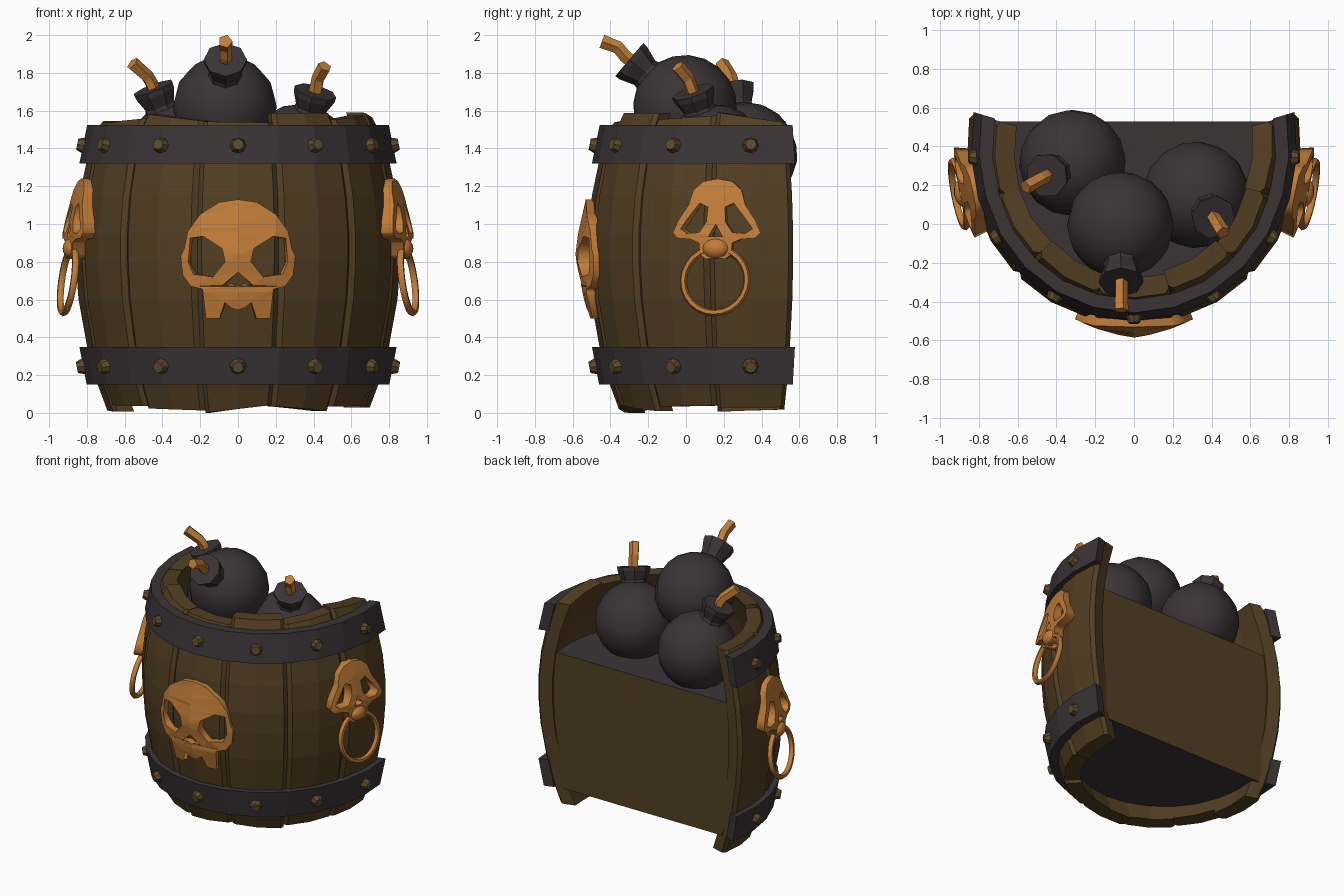
import bpy, bmesh, math, random
from mathutils import Vector, Matrix

if "Cube" in bpy.data.objects:
    bpy.data.objects.remove(bpy.data.objects["Cube"])

random.seed(4)
CY = 0.33                       # barrel axis is at (0, CY)
STEP = math.radians(30.3)       # angle of one stave, 7 staves
END = 3.5 * STEP


def mat(name, c):
    m = bpy.data.materials.new(name)
    m.diffuse_color = (*c, 1)
    m.use_nodes = True
    m.node_tree.nodes["Principled BSDF"].inputs["Base Color"].default_value = m.diffuse_color
    return m


WOOD = mat("brown_wood", (0.085, 0.049, 0.016))
IRON = mat("dark_iron", (0.043, 0.034, 0.036))
GOLD = mat("orange_gold", (0.54, 0.205, 0.04))
STUD = mat("stud_bronze", (0.11, 0.068, 0.022))


def finish(name, bm, *mats, smooth=None):
    bmesh.ops.recalc_face_normals(bm, faces=bm.faces)
    me = bpy.data.meshes.new(name)
    bm.to_mesh(me)
    bm.free()
    ob = bpy.data.objects.new(name, me)
    bpy.context.collection.objects.link(ob)
    for m in mats:
        me.materials.append(m)
    if smooth:
        bpy.ops.object.select_all(action='DESELECT')
        ob.select_set(True)
        bpy.context.view_layer.objects.active = ob
        bpy.ops.object.shade_smooth_by_angle(angle=math.radians(smooth))
    return ob


def loft(bm, rings):
    """Skin a list of closed rings and cap both ends."""
    vs = [[bm.verts.new(p) for p in r] for r in rings]
    n = len(vs[0])
    for a, b in zip(vs, vs[1:]):
        for i in range(n):
            j = (i + 1) % n
            bm.faces.new((a[i], a[j], b[j], b[i]))
    return bm.faces.new(vs[0]), bm.faces.new(vs[-1])


PROFILE = [(0, .675), (.15, .73), (.35, .785), (.6, .83), (.8, .845), (.95, .845),
           (1.15, .825), (1.32, .79), (1.52, .725), (1.65, .68)]


def radius(z):
    z = min(max(z, 0), 1.64)
    for (z0, r0), (z1, r1) in zip(PROFILE, PROFILE[1:]):
        if z <= z1:
            return r0 + (r1 - r0) * (z - z0) / (z1 - z0)


def polar(a, r, z):
    r *= 1 + 0.04 * max(0, (abs(a) - 1.45) / (END - 1.45))   # sides run out straighter at the back
    return Vector((r * math.sin(a), CY - r * math.cos(a), z))


# Staves: bulging planks with grooved edges and uneven ends
for k in range(7):
    a0 = -END + k * STEP
    outer = [(0, -.02), (.035, 0), (STEP / 2, .003), (STEP - .035, 0), (STEP, -.02)]
    inner = [(STEP, -.11), (STEP / 2, -.11), (0, -.11)]
    sect = outer + inner
    t0, t1 = random.uniform(1.53, 1.6), random.uniform(1.53, 1.6)
    b0, b1 = random.uniform(0, .045), random.uniform(0, .045)
    if k == 3:
        b0 = 0
    rings = []
    for z in ["bot", .07, .15, .35, .6, .8, .95, 1.15, 1.32, 1.5, "top"]:
        ring = []
        for da, dr in sect:
            f = da / STEP
            zz, off = z, dr
            if z == "bot":
                zz = b0 + (b1 - b0) * f
            elif z == "top":
                zz = t0 + (t1 - t0) * f
                off = dr - .012 if dr > -.1 else dr
            ring.append(polar(a0 + da, radius(zz) + off, zz))
        rings.append(ring)
    bm = bmesh.new()
    loft(bm, rings)
    finish(f"stave_{k + 1}", bm, WOOD)

# Core: flat wooden back wall with dark floor and underside
bm = bmesh.new()
rings = []
for z in (.15, .35, .6, .8, .95, 1.16):
    ring = [polar(-END + i * STEP / 2, radius(z) - .06, z) for i in range(15)]
    ring[0].y = ring[-1].y = .528
    rings.append(ring)
for f in loft(bm, rings):
    f.material_index = 1
finish("back_wall_and_floor", bm, WOOD, IRON)

# Iron bands with studs
for name, z0, r0, z1, r1 in (("lower", .15, .79, .35, .828), ("upper", 1.32, .828, 1.525, .787)):
    bm = bmesh.new()
    e = END + .01
    rings = []
    for i in range(15):
        a = -e + i * e / 7
        rings.append([polar(a, r0 - .07, z0), polar(a, r0, z0), polar(a, r1, z1), polar(a, r1 - .07, z1)])
    loft(bm, rings)
    finish(name + "_band", bm, IRON)
    bm = bmesh.new()
    for k in range(-3, 4):
        p = polar(k * STEP, (r0 + r1) / 2 + .008, (z0 + z1) / 2 - .005)
        n = Vector((p.x, p.y - CY, (r0 - r1) / (z1 - z0) * .8))
        M = Matrix.Translation(p) @ n.to_track_quat('Z', 'Y').to_matrix().to_4x4()
        bmesh.ops.create_cone(bm, cap_ends=True, segments=8, radius1=.048, radius2=.03, depth=.05, matrix=M)
    finish(name + "_band_studs", bm, STUD)


# Bombs: ball, flared neck, bent fuse
def tube(bm, path, radii, sides):
    rings = []
    for i, p in enumerate(path):
        d = (path[min(i + 1, len(path) - 1)] - path[max(i - 1, 0)]).normalized()
        q = d.to_track_quat('Z', 'Y')
        rings.append([p + q @ Vector((radii[i] * math.cos(t), radii[i] * math.sin(t), 0))
                      for t in (2 * math.pi * s / sides for s in range(sides))])
    loft(bm, rings)


BOMBS = [("front", (-.07, -.005, 1.62), (-.067, -.30, 1.87), (-.067, -.36, 1.935), (-.067, -.445, 1.967)),
         ("left", (-.317, .315, 1.37), (-.45, .25, 1.72), (-.48, .235, 1.78), (-.56, .19, 1.85)),
         ("right", (.32, .15, 1.36), (.41, .035, 1.70), (.425, .01, 1.77), (.46, -.045, 1.835))]
for name, c, lip, bend, tip in BOMBS:
    c, lip, bend, tip = map(Vector, (c, lip, bend, tip))
    d = (lip - c).normalized()
    M = Matrix.Translation(c) @ d.to_track_quat('Z', 'Y').to_matrix().to_4x4()
    bm = bmesh.new()
    bmesh.ops.create_uvsphere(bm, u_segments=16, v_segments=10, radius=.275, matrix=M)
    finish(name + "_bomb", bm, IRON, smooth=60)
    bm = bmesh.new()
    L = (lip - c).length
    tube(bm, [c + d * t for t in (.22, .28, L - .03, L)], [.10, .085, .112, .115], 8)
    finish(name + "_bomb_neck", bm, IRON)
    bm = bmesh.new()
    tube(bm, [lip - d * .03, lip + d * .03, bend, tip], [.036, .036, .036, .038], 5)
    finish(name + "_bomb_fuse", bm, GOLD)


# Pierced plates wrapped on the barrel surface
def plate(name, half, eye, nose, theta, depth, us, zs):
    mirror = lambda pts: [(-x, z) for x, z in reversed(pts)]
    shapes = [half + [p for p in mirror(half) if p[0] != 0], eye, mirror(eye), nose]
    cu = bpy.data.curves.new("outline", 'CURVE')
    cu.dimensions, cu.fill_mode, cu.extrude = '2D', 'BOTH', .1
    for pts in shapes:
        sp = cu.splines.new('POLY')
        sp.points.add(len(pts) - 1)
        for q, (x, z) in zip(sp.points, pts):
            q.co = (x, z, 0, 1)
        sp.use_cyclic_u = True
    ob = bpy.data.objects.new("outline", cu)
    bpy.context.collection.objects.link(ob)
    me = bpy.data.meshes.new_from_object(ob.evaluated_get(bpy.context.evaluated_depsgraph_get()))
    bpy.data.objects.remove(ob)
    bm = bmesh.new()
    bm.from_mesh(me)
    bpy.data.meshes.remove(me)
    bmesh.ops.remove_doubles(bm, verts=bm.verts, dist=1e-4)
    cuts = [((u, 0, 0), (1, 0, 0)) for u in us] + [((0, z, 0), (0, 1, 0)) for z in zs]
    for co, no in cuts:
        bmesh.ops.bisect_plane(bm, geom=bm.verts[:] + bm.edges[:] + bm.faces[:], plane_co=co, plane_no=no)
    for v in bm.verts:
        u, z, s = v.co
        v.co = polar(theta + u / .86, radius(z) + (depth(u, z) if s > 0 else -.03), z)
    return finish(name, bm, GOLD)


plate("front_skull",
      [(0, 1.13), (.10, 1.115), (.2, 1.05), (.265, .96), (.285, .87), (.305, .83), (.295, .73), (.25, .67),
       (.185, .655), (.175, .5), (.10, .5), (.07, .585), (.035, .555), (0, .545)],
      [(.25, .925), (.18, .935), (.08, .87), (.065, .80), (.13, .72), (.235, .735), (.262, .80)],
      [(0, .745), (.08, .675), (.03, .685), (0, .67), (-.03, .685), (-.08, .675)],
      0, lambda u, z: .07 - .04 * min(1, max(abs(u) / .3, abs(z - .84) / .32)),
      (-.2, 0, .2), (.64, .84, .98))

for side, sg in (("left", -1), ("right", 1)):
    th = sg * math.radians(79)
    plate(side + "_handle_skull",
          [(0, 1.24), (.08, 1.225), (.13, 1.18), (.15, 1.1), (.20, 1.02), (.225, .955), (.2, .925),
           (.13, .92), (.085, .90), (.08, .84), (.05, .815), (0, .82)],
          [(.045, 1.09), (.09, 1.11), (.135, 1.05), (.185, .975), (.15, .95), (.085, .955), (.05, 1.01)],
          [(0, 1.0), (.035, .935), (-.035, .935)],
          th, lambda u, z: .04 + .03 * min(1, max(0, (1.24 - z) / .3)), (-.1, 0, .1), (.95, 1.12))
    # muzzle knob holding the ring
    face = Matrix.Rotation(th, 4, 'Z')          # local -y points outward
    bm = bmesh.new()
    M = (Matrix.Translation(polar(th, .895, .87)) @ face @ Matrix.Diagonal((.075, .05, .055, 1)))
    bmesh.ops.create_uvsphere(bm, u_segments=12, v_segments=8, radius=1, matrix=M)
    finish(side + "_handle_knob", bm, GOLD, smooth=50)
    # ring, leaning out at its foot
    bm = bmesh.new()
    M = Matrix.Translation(polar(th, .918, .70)) @ face @ Matrix.Rotation(math.radians(-8), 4, 'X')
    pts = [[M @ Vector(((.172 + .019 * math.cos(b)) * math.cos(a), .019 * math.sin(b),
                        (.172 + .019 * math.cos(b)) * math.sin(a)))
            for b in (j * math.pi / 3 for j in range(6))] for a in (i * math.pi / 12 for i in range(24))]
    vs = [[bm.verts.new(p) for p in r] for r in pts]
    for i in range(24):
        for j in range(6):
            i2, j2 = (i + 1) % 24, (j + 1) % 6
            bm.faces.new((vs[i][j], vs[i2][j], vs[i2][j2], vs[i][j2]))
    finish(side + "_handle_ring", bm, GOLD, smooth=60)
